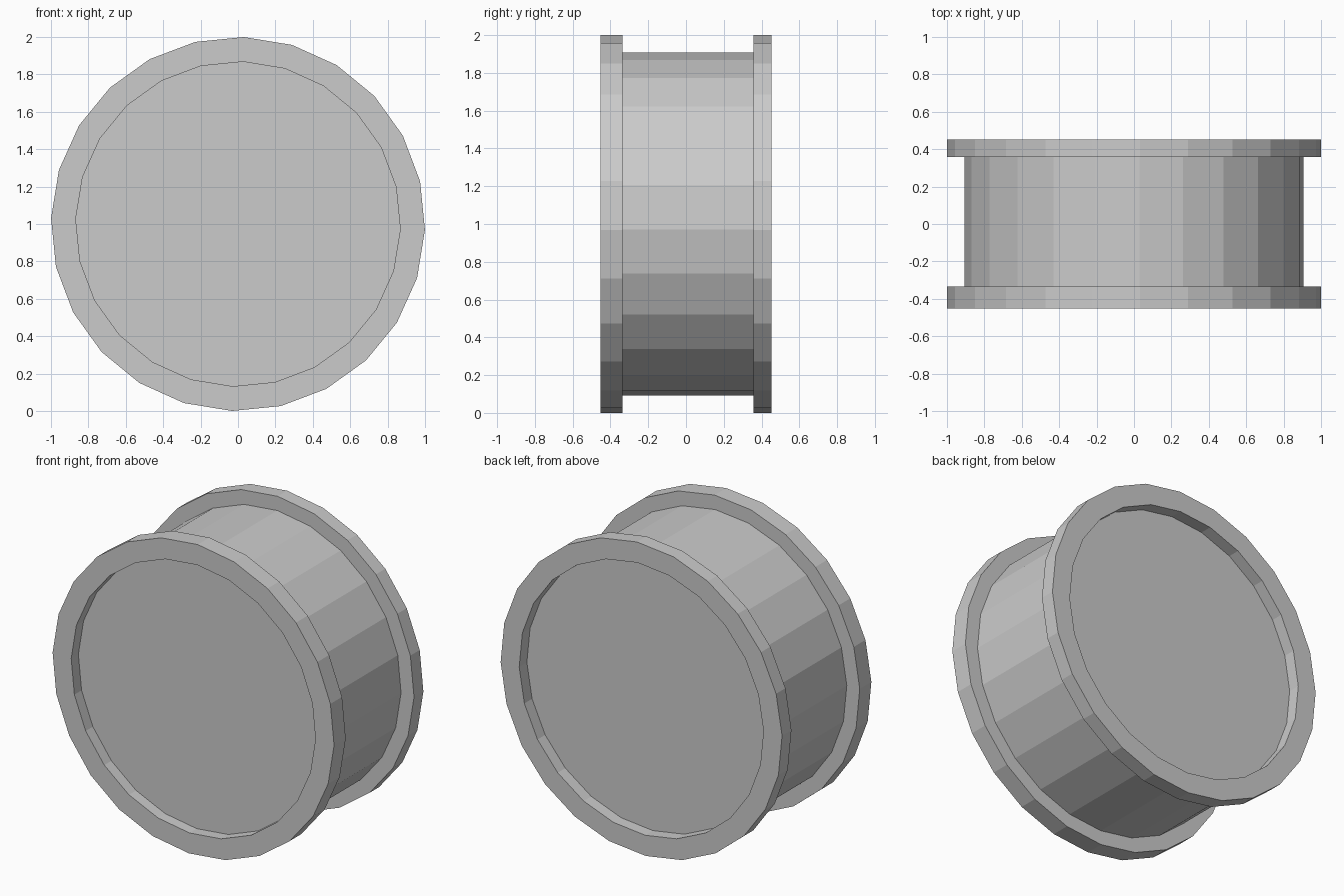
import bpy, bmesh, math

SIDES = 24
TWIST = math.radians(1.8)

old = bpy.data.objects.get("Cube")
if old:
    bpy.data.objects.remove(old, do_unlink=True)

grey = bpy.data.materials.new("light grey")
grey.use_nodes = True
grey.diffuse_color = (0.6, 0.6, 0.6, 1)
grey.node_tree.nodes["Principled BSDF"].inputs["Base Color"].default_value = grey.diffuse_color


def ring(bm, radius, y):
    """One loop of vertices around the wheel's axis."""
    angles = [TWIST + math.tau * i / SIDES for i in range(SIDES)]
    return [bm.verts.new((radius * math.sin(a), y, 1 + radius * math.cos(a))) for a in angles]


def turned(name, profile, closed):
    """Turn a (radius, y) profile; closed loops it, otherwise both ends are capped."""
    bm = bmesh.new()
    loops = [ring(bm, r, y) for r, y in profile]
    pairs = list(zip(loops, loops[1:]))
    if closed:
        pairs.append((loops[-1], loops[0]))
    else:
        bm.faces.new(loops[0])
        bm.faces.new(loops[-1])
    for a, b in pairs:
        for i in range(SIDES):
            j = (i + 1) % SIDES
            bm.faces.new((a[i], a[j], b[j], b[i]))
    bmesh.ops.recalc_face_normals(bm, faces=bm.faces)
    mesh = bpy.data.meshes.new(name)
    bm.to_mesh(mesh)
    bm.free()
    mesh.materials.append(grey)
    obj = bpy.data.objects.new(name, mesh)
    bpy.context.collection.objects.link(obj)


def flange(name, y0, y1):
    turned(name, [(1, y0), (1, y1), (0.868, y1), (0.868, y0)], True)


# Drum, whose flat ends sit recessed inside the two rims
turned("drum", [(0.908, -0.38), (0.908, 0.375)], False)
# Raised rims at either end
flange("front_flange", -0.453, -0.335)
flange("rear_flange", 0.358, 0.453)
